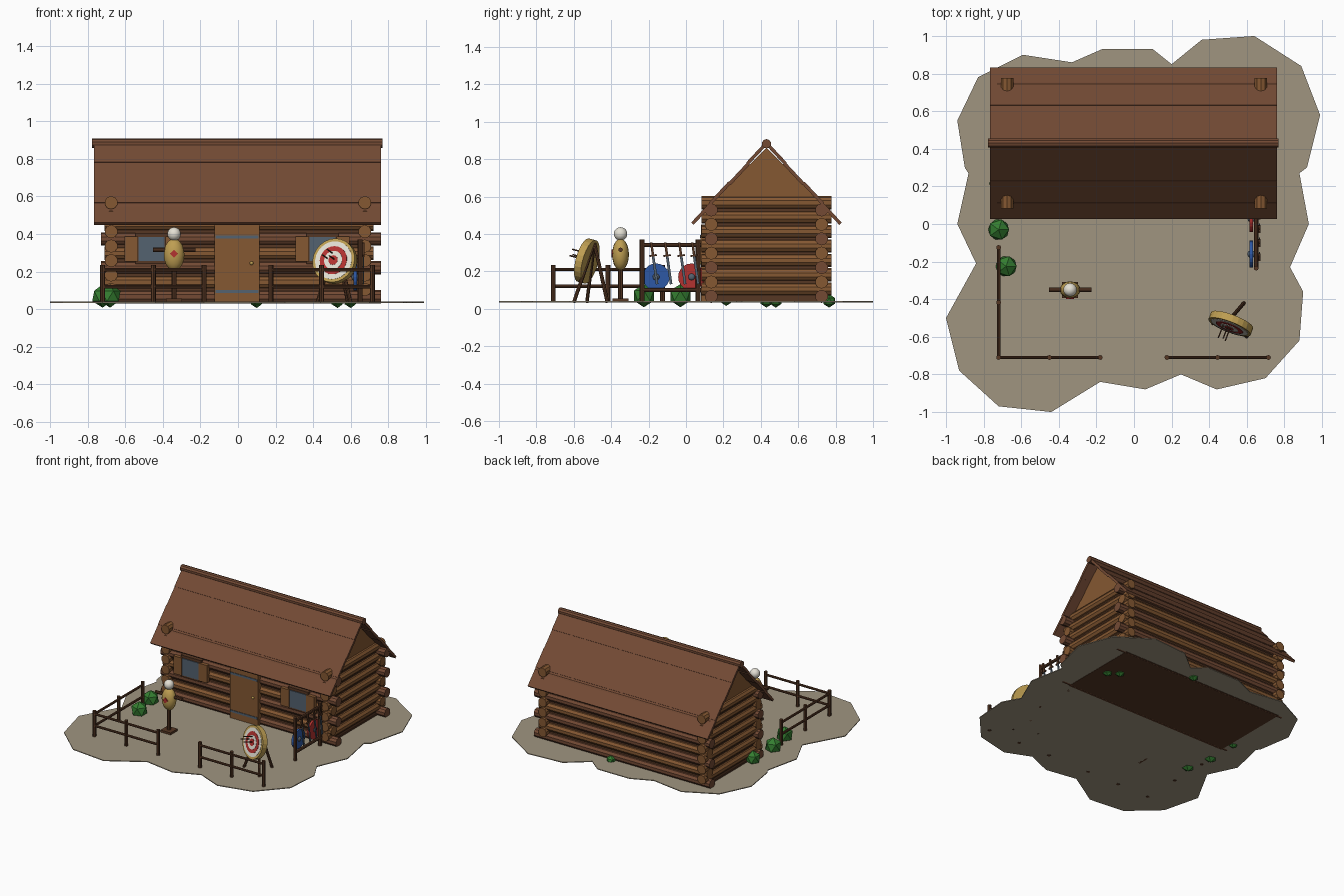
import bpy, bmesh, math
from mathutils import Matrix, Vector

default_cube = bpy.data.objects.get("Cube")
if default_cube:
    bpy.data.objects.remove(default_cube, do_unlink=True)


def material(name, red, green, blue):
    mat = bpy.data.materials.new(name)
    colour = [((c / 255 + 0.055) / 1.055) ** 2.4 for c in (red, green, blue)] + [1]
    mat.use_nodes = True
    mat.diffuse_color = colour
    mat.node_tree.nodes["Principled BSDF"].inputs["Base Color"].default_value = colour
    return mat


wood = material("light wood", 133, 88, 50)
roof_wood = material("roof wood", 115, 74, 52)
dark_wood = material("dark wood", 86, 55, 36)
earth = material("dry earth", 160, 149, 128)
leaf = material("leaf green", 52, 125, 48)
blue = material("shield blue", 45, 88, 165)
red = material("red paint", 180, 50, 48)
white = material("off white", 228, 224, 212)
straw = material("straw yellow", 190, 158, 82)
steel = material("blue steel", 84, 98, 112)


def finish(name, bm, mat, smooth=False):
    mesh = bpy.data.meshes.new(name)
    bmesh.ops.recalc_face_normals(bm, faces=bm.faces)
    bm.to_mesh(mesh)
    bm.free()
    mesh.materials.append(mat)
    obj = bpy.data.objects.new(name, mesh)
    bpy.context.collection.objects.link(obj)
    if smooth:
        mesh.shade_smooth()
    return obj


def box(name, centre, size, mat, frame=Matrix()):
    bm = bmesh.new()
    place = frame @ Matrix.Translation(centre) @ Matrix.Diagonal((*size, 1))
    bmesh.ops.create_cube(bm, size=1, matrix=place)
    return finish(name, bm, mat)


def rod(name, start, end, radius, mat, sides=8, frame=Matrix()):
    start, end = frame @ Vector(start), frame @ Vector(end)
    axis = end - start
    turn = axis.to_track_quat("Z", "Y").to_matrix().to_4x4()
    bm = bmesh.new()
    bmesh.ops.create_cone(bm, cap_ends=True, segments=sides, radius1=radius, radius2=radius,
                          depth=axis.length, matrix=Matrix.Translation((start + end) / 2) @ turn)
    return finish(name, bm, mat)


def ball(name, centre, size, mat):
    bm = bmesh.new()
    place = Matrix.Translation(centre) @ Matrix.Diagonal((*size, 1))
    bmesh.ops.create_uvsphere(bm, u_segments=16, v_segments=10, radius=1, matrix=place)
    return finish(name, bm, mat, True)


def bush(centre, radius):
    bm = bmesh.new()
    bmesh.ops.create_icosphere(bm, subdivisions=1, radius=radius, matrix=Matrix.Translation(centre))
    return finish("bush", bm, leaf)


def prism(name, points, offset, mat):
    bm = bmesh.new()
    face = bm.faces.new([bm.verts.new(p) for p in points])
    grown = bmesh.ops.extrude_face_region(bm, geom=[face])["geom"]
    bmesh.ops.translate(bm, vec=offset, verts=[v for v in grown if isinstance(v, bmesh.types.BMVert)])
    return finish(name, bm, mat)


# Ground slab with an irregular outline
outline = [(-.83, .78), (-.59, .9), (-.33, .86), (-.17, .93), (.1, .93), (.2, .85), (.36, .98),
           (.64, 1), (.89, .84), (.99, .58), (.92, .3), (.88, .27), (.93, 0), (.83, -.23),
           (.9, -.36), (.88, -.62), (.7, -.82), (.44, -.88), (.25, -.8), (.06, -.88), (-.18, -.84),
           (-.44, -1), (-.72, -.97), (-.93, -.78), (-1, -.5), (-.84, -.21), (-.94, 0),
           (-.88, .27), (-.9, .3), (-.94, .55)]
GROUND = 0.04
prism("ground", [(x, y, 0.034) for x, y in outline], (0, 0, 0.006), earth)
box("cabin_floor", (0, 0.43, 0.041), (1.38, 0.62, 0.018), dark_wood)

# Log walls: long and side courses interlock at half a step
PITCH, LOG = 0.077, 0.035
for k in range(7):
    low = 0.066 + k * PITCH
    left, right = (-0.73, 0.76) if k % 2 == 0 else (-0.71, 0.72)
    for y in (0.135, 0.725):
        rod("long_log", (left, y, low), (right, y, low), LOG, wood if k % 2 else roof_wood, 10)
    for x in (-0.675, 0.675):
        rod("side_log", (x, 0.083, low + PITCH / 2), (x, 0.778, low + PITCH / 2), LOG, wood, 10)
for x in (-0.675, 0.675):
    box("side_wall_core", (x, 0.43, 0.3), (0.024, 0.58, 0.52), dark_wood)
    prism("gable", [(x - 0.01, 0.12, 0.55), (x - 0.01, 0.74, 0.55), (x - 0.01, 0.43, 0.86)],
          (0.02, 0, 0), wood)
for y in (0.135, 0.725):
    box("long_wall_core", (0, y, 0.29), (1.34, 0.024, 0.5), dark_wood)

# Roof: lapped planks on both slopes under a ridge log
LENGTH, PLANKS = 0.585, 4
step = LENGTH / PLANKS
for side in (-1, 1):
    slope = Matrix.Translation((0, 0.43, 0.885)) @ Matrix.Rotation(-side * math.radians(47), 4, "X")
    for i in range(PLANKS):
        box("roof_plank", (-0.002, side * (i + 0.5) * step, -0.004 * (i % 2)),
            (1.526, step + 0.006 * (i < PLANKS - 1), 0.018), roof_wood, slope)
rod("ridge_log", (-0.777, 0.43, 0.882), (0.77, 0.43, 0.882), 0.025, roof_wood, 10)

# Door with straps and a knob
box("door", (-0.005, 0.1, 0.245), (0.24, 0.04, 0.41), wood)
for z in (0.095, 0.385):
    box("door_strap", (-0.005, 0.079, z), (0.23, 0.006, 0.016), steel)
ball("door_knob", (0.072, 0.077, 0.245), (0.01, 0.01, 0.01), straw)

# Windows with shutters
for x in (-0.46, 0.45):
    box("window_frame", (x, 0.102, 0.323), (0.17, 0.03, 0.165), dark_wood)
    box("window_glass", (x, 0.085, 0.32), (0.14, 0.008, 0.13), steel)
    for side in (-1, 1):
        box("shutter", (x + side * 0.108, 0.092, 0.32), (0.07, 0.03, 0.135), wood)


# Fences
def fence(start, end):
    start, end = Vector(start), Vector(end)
    for t in (0, 0.5, 1):
        foot = start.lerp(end, t)
        rod("fence_post", (*foot, 0.032), (*foot, 0.235), 0.013, dark_wood)
    for z in (0.12, 0.21):
        rod("fence_rail", (*start, z), (*end, z), 0.009, dark_wood)


fence((-0.72, -0.71), (-0.18, -0.71))
fence((0.175, -0.71), (0.715, -0.71))
fence((-0.72, -0.71), (-0.72, -0.125))

# Bushes
for x, y, radius in ((-0.72, -0.03, 0.062), (-0.68, -0.225, 0.062), (-0.72, 0.215, 0.055)):
    bush((x, y, 0.07), radius)
for x, y in ((0.53, 0.48), (0.6, 0.43), (0.1, 0.765)):
    bush((x, y, 0.042), 0.036)

# Training dummy
X, Y = -0.34, -0.35
box("dummy_base", (X, Y, 0.045), (0.085, 0.085, 0.022), dark_wood)
rod("dummy_post", (X, Y, GROUND), (X, Y, 0.38), 0.013, dark_wood)
ball("dummy_body", (X, Y, 0.29), (0.055, 0.045, 0.085), straw)
rod("dummy_arms", (X - 0.113, Y, 0.315), (X + 0.113, Y, 0.315), 0.012, dark_wood)
ball("dummy_head", (X, Y, 0.4), (0.036, 0.036, 0.036), white)
rod("dummy_mark", (X, Y - 0.049, 0.295), (X, Y - 0.04, 0.295), 0.021, red, 4)

# Archery target, turned and leaning back, with stand and arrows
frame = (Matrix.Translation((0.515, -0.53, 0.255)) @ Matrix.Rotation(math.radians(-21), 4, "Z")
         @ Matrix.Rotation(math.radians(-14), 4, "X"))
rod("target_disc", (0, 0.02, 0), (0, -0.02, 0), 0.12, straw, 24, frame)
rings = ((0.104, white), (0.077, red), (0.051, white), (0.026, red))
for i, (radius, mat) in enumerate(rings):
    rod("target_ring", (0, -0.018, 0), (0, -0.022 - i * 0.002, 0), radius, mat, 24, frame)
for x, z in ((-0.035, 0.01), (0.005, 0.005), (-0.01, 0.04)):
    rod("arrow", (x, 0, z), (x, -0.1, z), 0.004, dark_wood, 6, frame)
for foot in ((0.42, -0.53), (0.6, -0.6)):
    rod("target_leg", (*foot, 0.034), (0.525, -0.49, 0.35), 0.01, dark_wood)
rod("target_back_leg", (0.585, -0.42, 0.034), (0.525, -0.49, 0.35), 0.01, dark_wood)

# Weapon rack with shields and swords
R = 0.65
for y in (-0.235, 0.065):
    rod("rack_post", (R, y, 0.034), (R, y, 0.37), 0.013, dark_wood)
for z in (0.1, 0.34):
    rod("rack_rail", (R, -0.235, z), (R, 0.08, z), 0.011, dark_wood)
for y, mat in ((-0.16, blue), (0.03, red)):
    rod("shield", (R - 0.035, y, 0.17), (R - 0.018, y, 0.17), 0.072, mat, 20)
    for side in (-1, 1):
        ball("shield_boss", (R - 0.026 + side * 0.008, y, 0.17), (0.012, 0.018, 0.018), steel)
for y in (-0.17, -0.095, -0.02, 0.05):
    lean = Matrix.Translation((R + 0.018, y, 0.24)) @ Matrix.Rotation(math.radians(8), 4, "X")
    box("sword_blade", (0, 0, -0.035), (0.006, 0.014, 0.15), steel, lean)
    box("sword_guard", (0, 0, 0.045), (0.012, 0.04, 0.01), dark_wood, lean)
    box("sword_grip", (0, 0, 0.08), (0.012, 0.013, 0.07), dark_wood, lean)
